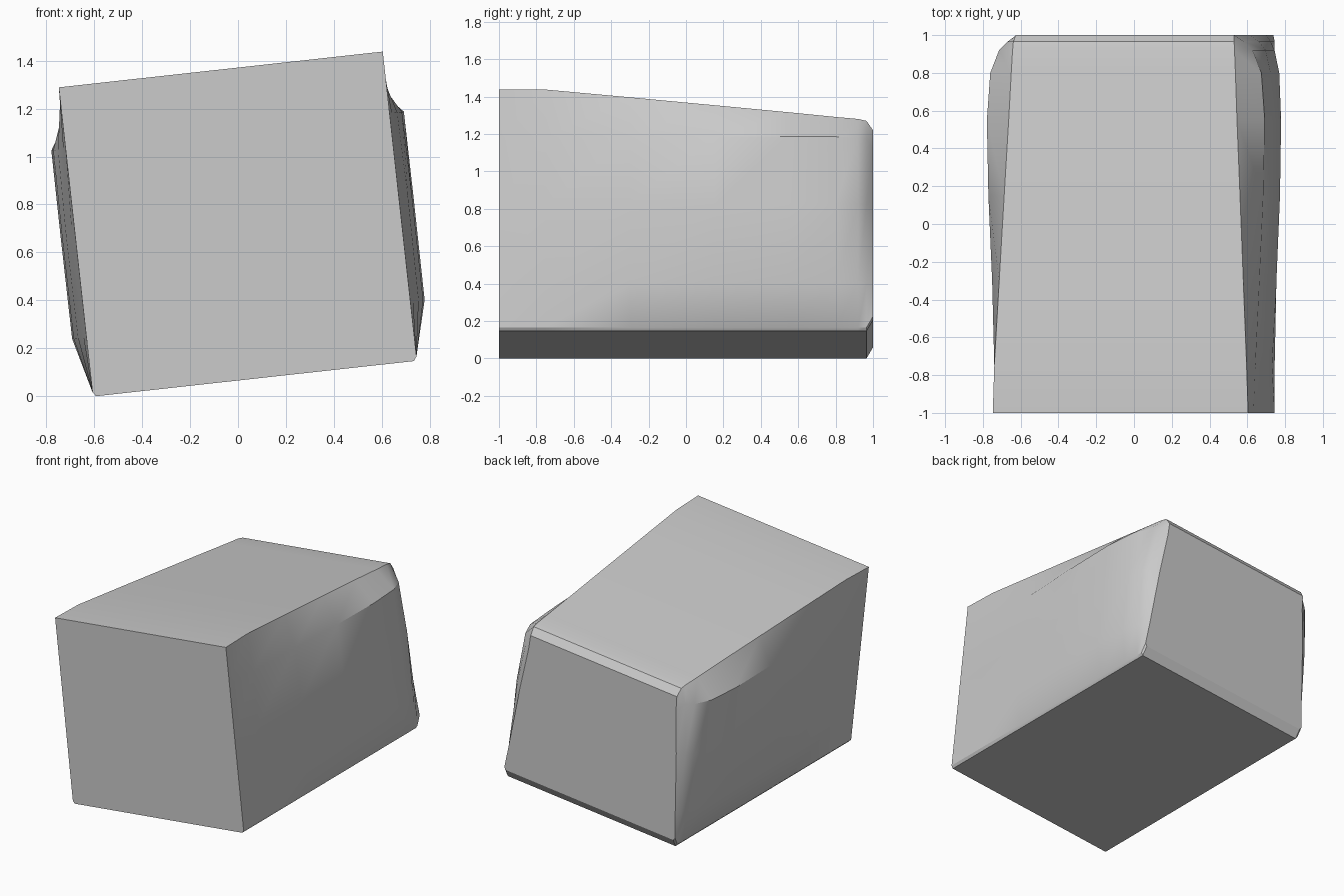
import bpy, bmesh, math
from mathutils import Matrix, Vector

if "Cube" in bpy.data.objects:
    bpy.data.objects.remove(bpy.data.objects["Cube"])

TILT = math.radians(6.3)

# Cross-sections along y: (top half width, top height, side bulge low/mid/high, bottom height)
sections = [
    (-1.00, 0.680, 0.649, 0.680, 0.680, 0.680, -0.649),
    (-0.75, 0.672, 0.649, 0.692, 0.693, 0.690, -0.649),
    (-0.30, 0.650, 0.610, 0.715, 0.718, 0.712, -0.649),
    (0.15, 0.628, 0.570, 0.734, 0.735, 0.732, -0.649),
    (0.55, 0.608, 0.534, 0.740, 0.741, 0.740, -0.649),
    (0.80, 0.597, 0.510, 0.730, 0.732, 0.722, -0.649),
    (0.92, 0.591, 0.500, 0.705, 0.705, 0.675, -0.649),
    (0.965, 0.588, 0.490, 0.685, 0.670, 0.630, -0.649),
    (1.00, 0.582, 0.440, 0.662, 0.623, 0.587, -0.590),
]


def half_profile(top_w, top_v, low, mid, high, bottom):
    # Right half outline from bottom to top, with a small rounded lower corner
    hv = min(0.39, top_v - 0.10)
    return [(0.667, bottom), (0.68, bottom + 0.018), (low, -0.40),
            (mid, 0.03), (high, hv), (top_w, top_v)]


# Block body: loft the mirrored outlines from front to back
bm = bmesh.new()
rings = []
for y, *dims in sections:
    right = half_profile(*dims)
    outline = right + [(-u, v) for u, v in reversed(right)]
    rings.append([bm.verts.new((u, y, v)) for u, v in outline])
n = len(rings[0])
for a, b in zip(rings, rings[1:]):
    for i in range(n):
        j = (i + 1) % n
        bm.faces.new((a[i], a[j], b[j], b[i]))
bm.faces.new(rings[0])
bm.faces.new(rings[-1])
bmesh.ops.recalc_face_normals(bm, faces=bm.faces[:])

# Lean the body sideways and rest it on the ground
bmesh.ops.rotate(bm, verts=bm.verts[:], cent=(0, 0, 0),
                 matrix=Matrix.Rotation(-TILT, 3, 'Y'))
low_z = min(v.co.z for v in bm.verts)
mid_x = (min(v.co.x for v in bm.verts) + max(v.co.x for v in bm.verts)) / 2
bmesh.ops.translate(bm, verts=bm.verts[:], vec=Vector((-mid_x, 0, -low_z)))

mesh = bpy.data.meshes.new("tapered_block")
bm.to_mesh(mesh)
bm.free()
block = bpy.data.objects.new("tapered_block", mesh)
bpy.context.collection.objects.link(block)
bpy.context.view_layer.objects.active = block
block.select_set(True)
bpy.ops.object.shade_smooth_by_angle(angle=math.radians(30))
